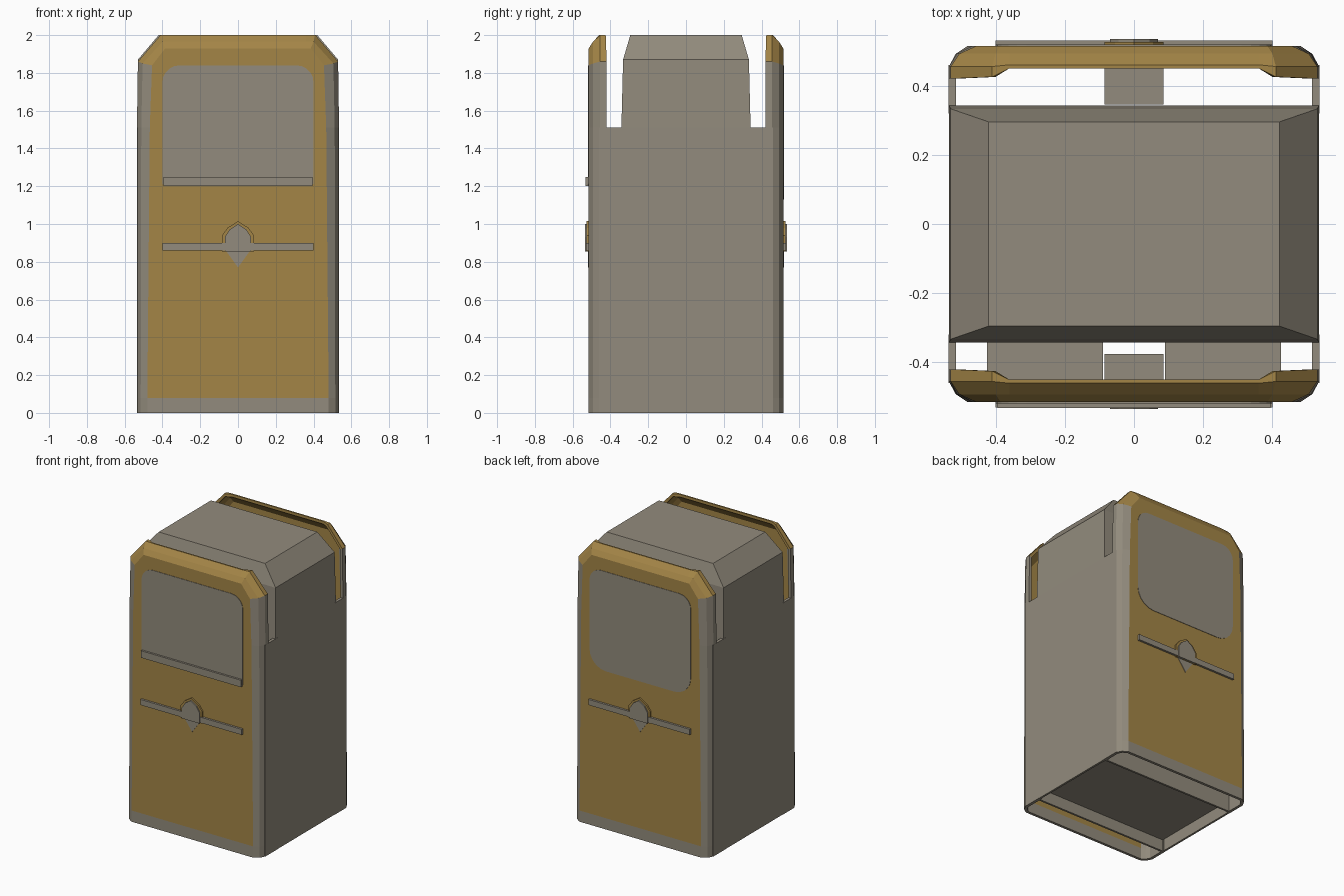
import bpy, bmesh, math
from mathutils import Matrix

cube = bpy.data.objects.get("Cube")
if cube:
    bpy.data.objects.remove(cube, do_unlink=True)


def material(name, rgb):
    m = bpy.data.materials.new(name)
    m.use_nodes = True
    m.diffuse_color = (*rgb, 1)
    m.node_tree.nodes["Principled BSDF"].inputs["Base Color"].default_value = (*rgb, 1)
    return m


GREY = material("warm grey", (0.29, 0.26, 0.205))
OCHRE = material("ochre yellow", (0.37, 0.235, 0.062))


def finish(bm, name, mats, back=False):
    """Turn a bmesh into an object; back parts are turned half way round."""
    if back:
        bmesh.ops.rotate(bm, verts=bm.verts, matrix=Matrix.Rotation(math.pi, 3, 'Z'))
    me = bpy.data.meshes.new(name)
    bm.to_mesh(me)
    bm.free()
    ob = bpy.data.objects.new(name, me)
    bpy.context.collection.objects.link(ob)
    for m in mats:
        me.materials.append(m)
    return ob


def solidify(ob, thickness):
    mod = ob.modifiers.new("wall", 'SOLIDIFY')
    mod.thickness = thickness
    mod.offset = -1


def prism(name, outline, y0, y1, mat, back=False):
    """Extrude an x-z outline along y."""
    bm = bmesh.new()
    f = bm.faces.new([bm.verts.new((x, y0, z)) for x, z in outline])
    ext = bmesh.ops.extrude_face_region(bm, geom=[f])["geom"]
    moved = [v for v in ext if isinstance(v, bmesh.types.BMVert)]
    bmesh.ops.translate(bm, verts=moved, vec=(0, y1 - y0, 0))
    bmesh.ops.recalc_face_normals(bm, faces=bm.faces)
    return finish(bm, name, [mat], back)


def box(name, x0, x1, y0, y1, z0, z1, mat=GREY, back=False):
    return prism(name, [(x0, z0), (x1, z0), (x1, z1), (x0, z1)], y0, y1, mat, back)


def mirrored(half):
    """Complete a right-hand outline with its mirror image."""
    return half + [(-x, *r) for x, *r in reversed(half) if x > 0]


def rounded(w, z0, z1, r_low, r_top):
    pts = []
    for cx, cz, r, a0 in ((w - r_low, z0 + r_low, r_low, -90), (w - r_top, z1 - r_top, r_top, 0)):
        for i in range(6):
            a = math.radians(a0 + 18 * i)
            pts.append((cx + r * math.cos(a), cz + r * math.sin(a)))
    return mirrored(pts)


# Tray-shaped end panel: lip, bevel and face rings following an arch
def end_panel(name, back):
    lip = [(.535, -.42, 0), (.535, -.42, .08), (.535, -.42, 1.51), (.53, -.42, 1.86),
           (.41, -.425, 2), (.36, -.45, 2)]
    bevel = [(.535, -.455, 0), (.535, -.455, .08), (.535, -.455, 1.51), (.53, -.455, 1.86),
             (.41, -.455, 2), (.36, -.46, 2)]
    edge = [(.515, -.492, 0), (.515, -.492, .08), (.512, -.492, 1.51), (.505, -.492, 1.85),
            (.4, -.492, 1.965), (.36, -.492, 1.965)]
    face = [(.48, -.515, 0), (.48, -.515, .08), (.467, -.515, 1.51), (.455, -.515, 1.84),
            (.385, -.515, 1.93), (.36, -.515, 1.93)]
    bm = bmesh.new()
    rings = [[bm.verts.new(p) for p in mirrored(r)] for r in (lip, bevel, edge, face)]
    for a, b in zip(rings, rings[1:]):
        for i in range(len(a) - 1):
            f = bm.faces.new((a[i], a[i + 1], b[i + 1], b[i]))
            f.material_index = int(f.calc_center_median().z > 1.8)
    r = rings[-1]
    bm.faces.new((r[0], r[1], r[-2], r[-1]))
    front = bm.faces.new(r[1:-1])
    front.material_index = 1
    bmesh.ops.recalc_face_normals(bm, faces=bm.faces)
    front.normal_update()
    if front.normal.y > 0:
        bmesh.ops.reverse_faces(bm, faces=bm.faces)
    solidify(finish(bm, name, [GREY, OCHRE], back), .02)


# Central hollow body with a chamfered roof
bm = bmesh.new()
rings = [[bm.verts.new((sx * x, sy * y, z)) for sx, sy in ((1, 1), (-1, 1), (-1, -1), (1, -1))]
         for x, y, z in ((.534, .342, 0), (.534, .342, 1.51), (.53, .333, 1.87), (.42, .295, 2))]
for a, b in zip(rings, rings[1:]):
    for i in range(4):
        j = (i + 1) % 4
        bm.faces.new((a[i], a[j], b[j], b[i]))
bm.faces.new(rings[-1])
bmesh.ops.recalc_face_normals(bm, faces=bm.faces)
solidify(finish(bm, "inner_body", [GREY]), .02)
box("floor", -.515, .515, -.325, .325, .08, .1)

# Side walls joining the end panels
for side, s in (("left", 1), ("right", -1)):
    for end, e in (("front", -1), ("back", 1)):
        xs, ys = sorted((s * .515, s * .5355)), sorted((e * .32, e * .46))
        box(f"{side}_{end}_wall", *xs, *ys, 0, 1.51)

# Panels with their painted windows, trim bars and emblems
emblem = mirrored([(.0, .77), (.07, .86), (.07, .93), (.045, .97), (0, 1.0)])
for end, back in (("front", False), ("back", True)):
    end_panel(end + "_panel", back)
    if back:
        window = rounded(.4, 1.13, 1.84, .13, .09)
    else:
        window = rounded(.4, 1.2, 1.84, .02, .09)
    prism(end + "_window", window, -.518, -.51, GREY, back)
    box(end + "_trim_bar", -.4, .4, -.53, -.51, .86, .9, GREY, back)
    prism(end + "_emblem_rim", mirrored([(.085, .855), (.085, .94), (.055, .98), (0, 1.015)]),
          -.526, -.51, OCHRE, back)
    prism(end + "_emblem", mirrored([(.07, .855), (.07, .93), (.045, .97), (0, 1.0)]),
          -.535, -.51, GREY, back)
    prism(end + "_emblem_point", [(-.065, .86), (0, .77), (.065, .86)], -.518, -.51, GREY, back)
    box(end + "_emblem_housing", -.085, .085, -.5, -.345 if back else -.375, .86, .96, GREY, back)

# Sill and the ledge behind it on the front
box("front_sill_bar", -.395, .395, -.532, -.51, 1.2, 1.25)
for side, s in (("left", 1), ("right", -1)):
    box(side + "_ledge", *sorted((s * .09, s * .425)), -.5, -.335, 1.2, 1.22)
